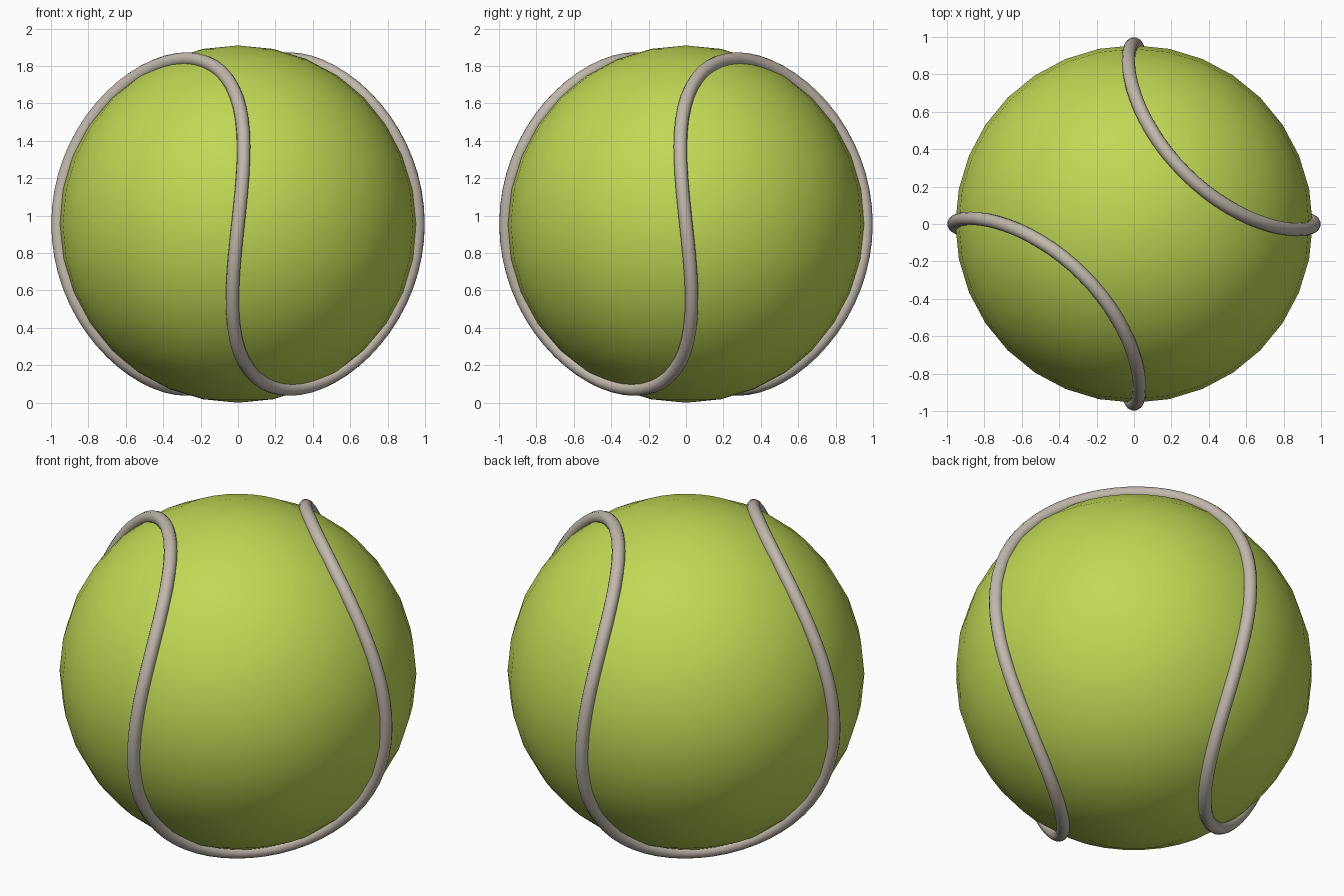
import bpy
from math import sin, cos, sqrt, tau

cube = bpy.data.objects.get("Cube")
if cube:
    bpy.data.objects.remove(cube, do_unlink=True)

BALL_RADIUS = 0.955
SEAM_PATH_RADIUS = 0.963
SEAM_THICKNESS = 0.036
SEAM_STEPS = 128


def make_material(name, color):
    mat = bpy.data.materials.new(name)
    mat.use_nodes = True
    mat.diffuse_color = color
    mat.node_tree.nodes["Principled BSDF"].inputs["Base Color"].default_value = color
    return mat


def seam_point(t):
    """Closed curve lying on a sphere, crossing the equator four times."""
    a, b = 0.7 * SEAM_PATH_RADIUS, 0.3 * SEAM_PATH_RADIUS
    return (a * cos(t) + b * cos(3 * t),
            a * sin(t) - b * sin(3 * t),
            2 * sqrt(a * b) * sin(2 * t))


# Ball
bpy.ops.mesh.primitive_uv_sphere_add(segments=32, ring_count=16, radius=BALL_RADIUS,
                                     location=(0, 0, BALL_RADIUS))
ball = bpy.context.object
ball.name = "ball"
ball.data.materials.append(make_material("lime felt", (0.53, 0.69, 0.09, 1)))
bpy.ops.object.shade_smooth()

# Raised seam: a round tube swept along the curve
curve = bpy.data.curves.new("seam", "CURVE")
curve.dimensions = "3D"
curve.bevel_depth = SEAM_THICKNESS
curve.bevel_resolution = 4
spline = curve.splines.new("POLY")
spline.points.add(SEAM_STEPS - 1)
for i, point in enumerate(spline.points):
    point.co = (*seam_point(tau * i / SEAM_STEPS), 1)
spline.use_cyclic_u = True
seam = bpy.data.objects.new("seam", curve)
seam.location.z = BALL_RADIUS
bpy.context.collection.objects.link(seam)
curve.materials.append(make_material("warm grey rubber", (0.53, 0.48, 0.41, 1)))

# Turn the tube into a smooth mesh
bpy.ops.object.select_all(action="DESELECT")
seam.select_set(True)
bpy.context.view_layer.objects.active = seam
bpy.ops.object.convert(target="MESH")
bpy.ops.object.shade_smooth()
